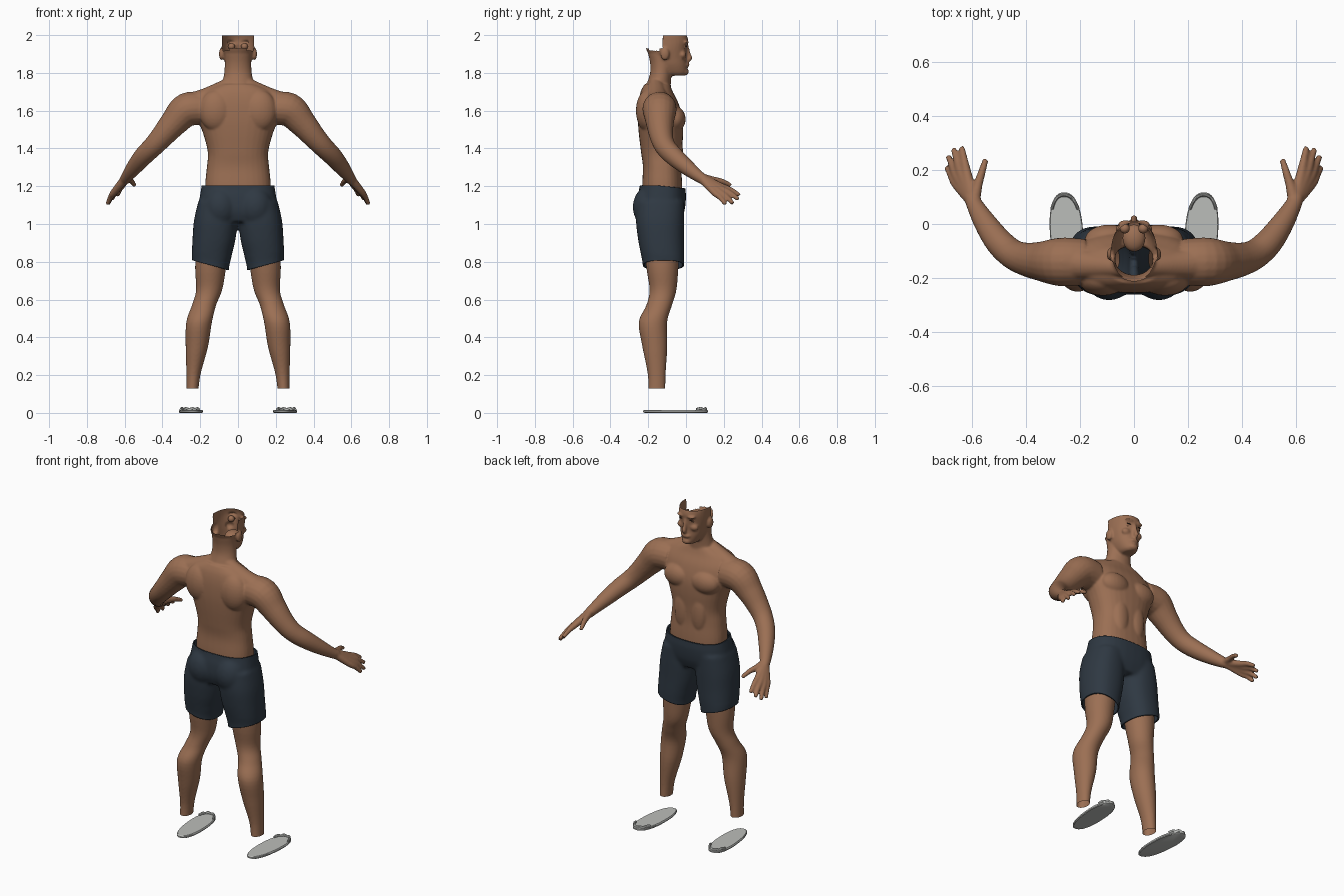
import bpy, bmesh
from math import sin, cos, pi, copysign
from mathutils import Vector, Matrix

cube = bpy.data.objects.get("Cube")
if cube:
    bpy.data.objects.remove(cube, do_unlink=True)


def material(name, rgb):
    m = bpy.data.materials.new(name)
    m.use_nodes = True
    m.diffuse_color = (*rgb, 1)
    bsdf = m.node_tree.nodes["Principled BSDF"]
    bsdf.inputs["Base Color"].default_value = (*rgb, 1)
    bsdf.inputs["Roughness"].default_value = 0.8
    return m


SKIN = material("brown skin", (0.33, 0.16, 0.088))
CLOTH = material("dark slate cloth", (0.028, 0.04, 0.055))
RUBBER = material("pale grey rubber", (0.5, 0.51, 0.49))
LASH = material("dark lashes", (0.03, 0.015, 0.01))


def spline(keys, steps=5):
    """Catmull-Rom interpolation of (x, y, z, rx, ry) keys."""
    k = [keys[0], *keys, keys[-1]]
    out = []
    for a, b, c, d in zip(k, k[1:], k[2:], k[3:]):
        for i in range(steps):
            t = i / steps
            out.append([q + t * (r - p + t * (2 * p - 5 * q + 4 * r - s + t * (3 * q - p - 3 * r + s))) / 2
                        for p, q, r, s in zip(a, b, c, d)])
    return out + [list(keys[-1])]


def loft(bm, keys, level=True, power=2.0, sides=32):
    """Closed tube; level rings lie flat, others follow the path."""
    path = spline(keys)
    rings = []
    for i, (x, y, z, rx, ry) in enumerate(path):
        u, v = Vector((1, 0, 0)), Vector((0, 1, 0))
        if not level:
            t = Vector(path[min(i + 1, len(path) - 1)][:3]) - Vector(path[max(i - 1, 0)][:3])
            u = t.cross(Vector((0, 0, 1))).normalized()
            v = t.cross(u).normalized()
        ring = []
        for j in range(sides):
            c, s = cos(2 * pi * j / sides), sin(2 * pi * j / sides)
            c, s = (copysign(abs(w) ** (2 / power), w) for w in (c, s))
            ring.append(bm.verts.new(Vector((x, y, z)) + u * c * rx + v * s * ry))
        rings.append(ring)
    faces = [bm.faces.new(rings[0]), bm.faces.new(rings[-1])]
    for a, b in zip(rings, rings[1:]):
        for j in range(sides):
            k = (j + 1) % sides
            faces.append(bm.faces.new((a[j], a[k], b[k], b[j])))
    bmesh.ops.recalc_face_normals(bm, faces=faces)


def trunk(bm, rows, power=2.0):
    """Centred loft from (z, front, back, half width) rows."""
    loft(bm, [(0, (f + b) / 2, z, w, (f - b) / 2) for z, f, b, w in rows], power=power)


def limb(bm, side, keys):
    loft(bm, [(side * x, y, z, r, r) for x, y, z, r in keys], level=False, sides=20)


def blob(bm, centre, size):
    bmesh.ops.create_uvsphere(bm, u_segments=24, v_segments=16, radius=1,
                              matrix=Matrix.Translation(centre) @ Matrix.Diagonal((*size, 1)))


def finish(name, bm, mat):
    mesh = bpy.data.meshes.new(name)
    bm.to_mesh(mesh)
    bm.free()
    mesh.materials.append(mat)
    mesh.shade_smooth()
    ob = bpy.data.objects.new(name, mesh)
    bpy.context.collection.objects.link(ob)
    return ob


def fuse(bm, voxel, rounds):
    """Merge overlapping volumes into one soft skin."""
    ob = finish("fuse_helper", bm, SKIN)
    m = ob.modifiers.new("Remesh", 'REMESH')
    m.mode, m.voxel_size = 'VOXEL', voxel
    m = ob.modifiers.new("Smooth", 'SMOOTH')
    m.factor, m.iterations = 0.5, rounds
    deps = bpy.context.evaluated_depsgraph_get()
    out = bmesh.new()
    out.from_mesh(ob.evaluated_get(deps).to_mesh())
    bpy.data.objects.remove(ob, do_unlink=True)
    return out


def cut(bm, z, up):
    """Slice open at height z, dropping what lies beyond."""
    bmesh.ops.bisect_plane(bm, geom=bm.verts[:] + bm.edges[:] + bm.faces[:], plane_co=(0, 0, z),
                           plane_no=(0, 0, up), clear_outer=True)


def drop(bm, rule):
    bmesh.ops.delete(bm, geom=[f for f in bm.faces if rule(f.calc_center_median())], context='FACES')


# Torso, neck and head
body = bmesh.new()
trunk(body, [(1.08, -.02, -.23, .17), (1.2, -.02, -.232, .174), (1.3, -.025, -.228, .165), (1.38, -.022, -.238, .16),
             (1.48, -.015, -.25, .185), (1.56, -.018, -.255, .215), (1.64, -.04, -.252, .22),
             (1.70, -.07, -.24, .18), (1.74, -.085, -.22, .1)], power=2.4)
trunk(body, [(1.62, -.06, -.24, .12), (1.70, -.078, -.225, .092), (1.75, -.08, -.205, .082),
             (1.8, -.075, -.19, .073), (1.85, -.07, -.19, .07), (1.9, -.08, -.2, .07)])
trunk(body, [(1.785, -.01, -.1, .03), (1.8, .004, -.14, .048), (1.84, .006, -.17, .066), (1.88, .003, -.188, .075),
             (1.93, .006, -.213, .084), (1.97, .012, -.222, .085), (2.01, .0, -.22, .083), (2.06, -.02, -.2, .06)],
      power=2.2)
# Nose, lips and chin
limb(body, 1, [(0, .004, 1.945, .009), (0, .014, 1.9, .011), (0, .021, 1.878, .013), (0, .01, 1.866, .012)])
blob(body, (0, .006, 1.842), (.027, .012, .012))
blob(body, (0, -.006, 1.806), (.028, .021, .02))

FINGERS = [((.617, .185, 1.2), (.637, .284, 1.152)), ((.636, .182, 1.188), (.667, .278, 1.13)),
           ((.65, .168, 1.176), (.686, .25, 1.108)), ((.657, .148, 1.168), (.692, .21, 1.104)),
           ((.578, .14, 1.235), (.548, .238, 1.205))]
for s in (1, -1):
    # Chest, back and shoulder muscles
    blob(body, (s * .09, -.058, 1.555), (.092, .056, .068))
    blob(body, (s * .115, -.205, 1.6), (.09, .06, .11))
    blob(body, (s * .055, -.045, 1.36), (.05, .03, .12))
    limb(body, s, [(.03, -.16, 1.75, .035), (.09, -.155, 1.712, .043), (.17, -.15, 1.665, .055), (.25, -.14, 1.62, .075)])
    # Arm
    limb(body, s, [(.18, -.14, 1.61, .085), (.27, -.14, 1.605, .09), (.34, -.138, 1.535, .074), (.4, -.13, 1.465, .062),
                   (.45, -.11, 1.41, .055), (.5, -.065, 1.36, .051), (.55, .005, 1.3, .042), (.588, .07, 1.25, .031),
                   (.6, .1, 1.232, .028)])
    # Hand, each finger running from the wrist through its knuckle
    for knuckle, tip in FINGERS:
        k, t = Vector(knuckle), Vector(tip)
        limb(body, s, [(.592, .08, 1.245, .024), (*k, .018), (*(k.lerp(t, .5) + Vector((0, 0, .006))), .0145), (*t, .011)])
    # Leg
    loft(body, [(s * x, y, z, rx, ry) for x, y, z, rx, ry in
                [(.13, -.13, .95, .09, .1), (.145, -.125, .77, .082, .085), (.153, -.122, .65, .069, .071),
                 (.18, -.142, .57, .064, .068), (.206, -.175, .48, .068, .075), (.218, -.165, .35, .059, .066),
                 (.236, -.155, .2, .037, .047), (.243, -.155, .08, .03, .046)]])
    # Ear, brow and cheek
    blob(body, (s * .087, -.112, 1.9), (.014, .024, .034))
    blob(body, (s * .032, .0, 1.962), (.028, .015, .009))
    blob(body, (s * .04, -.018, 1.895), (.028, .02, .022))

body = fuse(body, .006, 6)
cut(body, 1.998, 1)
cut(body, .128, -1)
# Open scalp with a raised nape and a hollow under the clothing
drop(body, lambda c: c.y < -.125 and c.z > (1.93 if c.y < -.195 or c.y > -.14 else 1.918))
drop(body, lambda c: .85 < c.z < 1.13 and abs(c.x) < .3 and c.y < .03)
finish("body", body, SKIN)

# Mouth lining and eyes inside the face
lining = bmesh.new()
blob(lining, (0, -.052, 1.86), (.042, .05, .03))
finish("mouth_lining", lining, SKIN)
for s, side in ((1, "left"), (-1, "right")):
    eye = bmesh.new()
    blob(eye, (s * .034, -.017, 1.94), (.018, .018, .018))
    finish(side + "_eyeball", eye, SKIN)
    lid = bmesh.new()
    blob(lid, (s * .034, -.001, 1.941), (.016, .0055, .003))
    finish(side + "_eyelashes", lid, LASH)

# Shorts
shorts = bmesh.new()
trunk(shorts, [(1.26, -.005, -.24, .185), (1.2, -.003, -.245, .194), (1.14, .0, -.258, .203), (1.07, -.008, -.26, .212),
               (1.01, -.03, -.24, .19)], power=2.5)
for s in (1, -1):
    loft(shorts, [(s * x, y, z, rx, ry) for x, y, z, rx, ry in
                  [(.11, -.135, 1.12, .1, .125), (.118, -.137, 1.02, .115, .128), (.127, -.132, .92, .114, .122),
                   (.138, -.124, .84, .106, .115), (.145, -.12, .785, .098, .11), (.146, -.12, .72, .095, .108)]], power=2.3)
    blob(shorts, (s * .092, -.195, 1.09), (.092, .087, .11))
shorts = fuse(shorts, .009, 8)
cut(shorts, 1.205, 1)
cut(shorts, .772, -1)
# Dipped waistband and uneven hems
for v in shorts.verts:
    if v.co.z > 1.15:
        v.co.z -= (v.co.z - 1.15) * (.3 * max(0, v.co.y + .16) / .16)
    elif v.co.z < .85:
        v.co.z += (.85 - v.co.z) * .45 * (abs(v.co.x) - .11)/.13
shorts_ob = finish("shorts", shorts, CLOTH)
hem = shorts_ob.modifiers.new("Thickness", 'SOLIDIFY')
hem.thickness, hem.offset = .008, -1

# Shoe soles with a torn toe lip
for s, side in ((1, "left"), (-1, "right")):
    sole = bmesh.new()

    def edge(a, z, grow=1.0):
        c, n = cos(a), sin(a)
        c, n = (copysign(abs(w) ** .85, w) for w in (c, n))
        return Vector((s * (.248 + .01 * n + .061 * grow * c * (1 + .08 * n)), -.055 + .172 * grow * n, z))

    levels = [(.004, .95), (.008, 1), (.016, 1), (.02, .96)]
    rings = [[sole.verts.new(edge(2 * pi * j / 48, z, g)) for j in range(48)] for z, g in levels]
    sole.faces.new(rings[0])
    sole.faces.new(rings[-1])
    for a, b in zip(rings, rings[1:]):
        for j in range(48):
            k = (j + 1) % 48
            sole.faces.new((a[j], a[k], b[k], b[j]))
    bmesh.ops.recalc_face_normals(sole, faces=sole.faces[:])
    loft(sole, [(*edge(pi * (.22 + .07 * i), .022 + .005 * (i % 2), .94), .006, .008) for i in range(9)], level=False, sides=10)
    for v in sole.verts:
        v.co.z -= .004
    ob = finish(side + "_sole", sole, RUBBER)
    bpy.ops.object.select_all(action='DESELECT')
    ob.select_set(True)
    bpy.context.view_layer.objects.active = ob
    bpy.ops.object.shade_smooth_by_angle()
